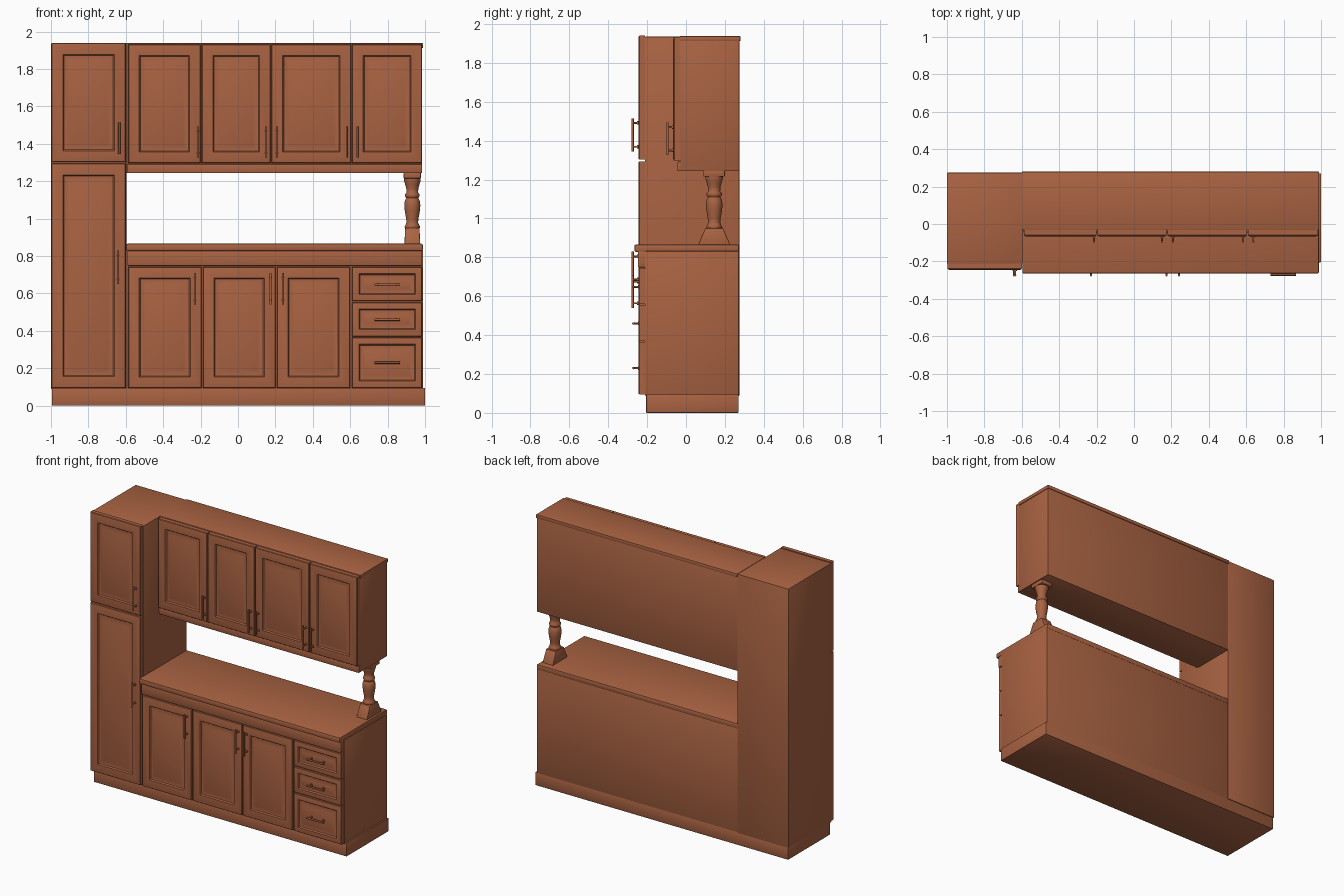
import bpy, bmesh, math
from mathutils import Matrix, Vector

default = bpy.data.objects.get("Cube")
if default:
    bpy.data.objects.remove(default, do_unlink=True)

wood = bpy.data.materials.new("reddish_brown_wood")
wood.use_nodes = True
wood.diffuse_color = (0.40, 0.125, 0.055, 1)
wood.node_tree.nodes["Principled BSDF"].inputs["Base Color"].default_value = wood.diffuse_color


def finish(name, bm, angle=30):
    bmesh.ops.recalc_face_normals(bm, faces=bm.faces)
    mesh = bpy.data.meshes.new(name)
    bm.to_mesh(mesh)
    bm.free()
    mesh.materials.append(wood)
    obj = bpy.data.objects.new(name, mesh)
    bpy.context.collection.objects.link(obj)
    bpy.ops.object.select_all(action='DESELECT')
    obj.select_set(True)
    bpy.context.view_layer.objects.active = obj
    bpy.ops.object.shade_smooth_by_angle(angle=math.radians(angle))
    return obj


def add_box(bm, x, y, z):
    size = Matrix.Diagonal((x[1] - x[0], y[1] - y[0], z[1] - z[0], 1))
    centre = Matrix.Translation((sum(x) / 2, sum(y) / 2, sum(z) / 2))
    return bmesh.ops.create_cube(bm, size=1, matrix=centre @ size)["verts"]


def box(name, x, y, z, bevel=0.004):
    bm = bmesh.new()
    add_box(bm, x, y, z)
    bmesh.ops.bevel(bm, geom=bm.edges[:], offset=bevel, segments=2, affect='EDGES', profile=0.5)
    return finish(name, bm)


def panel_door(name, x, z, front, margin=0.06, thick=0.034):
    """Raised-panel door: rounded rim, flat frame, sunken groove, sloped field."""
    bm = bmesh.new()
    add_box(bm, x, (front + 0.006, front + thick), z)
    bm.normal_update()
    face = min(bm.faces, key=lambda f: f.calc_center_median().y)
    steps = ((0.003, 0.004), (0.006, 0.002), (margin - 0.02, 0),
             (0.006, -0.009), (0.006, -0.001), (0.022, 0.007))
    for width, depth in steps:
        bmesh.ops.inset_region(bm, faces=[face], thickness=width, depth=depth,
                               use_even_offset=True)
    return finish(name, bm)


def handle(name, x, z, front, length, vertical=True):
    """Bar pull on two short standoffs."""
    bm = bmesh.new()
    axis = Vector((0, 0, 1)) if vertical else Vector((1, 0, 0))
    centre = Vector((x, front - 0.029, z))

    def rod(mid, direction, size, radius):
        turn = direction.to_track_quat('Z', 'Y').to_matrix().to_4x4()
        bmesh.ops.create_cone(bm, cap_ends=True, segments=10, radius1=radius, radius2=radius,
                              depth=size, matrix=Matrix.Translation(mid) @ turn)

    rod(centre, axis, length, 0.006)
    for side in (-1, 1):
        foot = centre + axis * side * length * 0.36
        rod(foot + Vector((0, 0.016, 0)), Vector((0, 1, 0)), 0.032, 0.005)
        rod(foot + Vector((0, 0.026, 0)), Vector((0, 1, 0)), 0.006, 0.009)
    return finish(name, bm, 40)


BACK = 0.275
LOW_FRONT = -0.245
UP_FRONT = -0.066

# Carcasses, plinth and worktop
box("plinth", (-0.995, 1.0), (-0.205, 0.27), (0, 0.095))
box("tall_cabinet", (-1.0, -0.595), (-0.212, BACK), (0.088, 1.935))
box("base_cabinet", (-0.6, 0.99), (-0.212, 0.27), (0.088, 0.832))
box("worktop_rail", (-0.592, 0.985), (-0.247, -0.2), (0.748, 0.832))
box("worktop", (-0.597, 0.988), (-0.265, 0.272), (0.828, 0.866), 0.007)
box("wall_cabinet", (-0.6, 0.985), (-0.032, BACK), (1.243, 1.93))
box("wall_cabinet_top", (-0.6, 0.989), (-0.032, 0.28), (1.912, 1.938))
box("valance", (-0.592, 0.985), (-0.045, -0.02), (1.243, 1.292))

# Tall cabinet doors
panel_door("tall_lower_door", (-0.997, -0.6), (0.095, 1.294), LOW_FRONT, 0.072)
panel_door("tall_upper_door", (-0.997, -0.6), (1.302, 1.94), LOW_FRONT, 0.072)
handle("tall_lower_handle", -0.642, 0.74, LOW_FRONT, 0.18)
handle("tall_upper_handle", -0.635, 1.43, LOW_FRONT, 0.17)

# Wall cabinet doors
for i, span in enumerate(((-0.587, -0.2), (-0.194, 0.174), (0.18, 0.604), (0.61, 0.984))):
    panel_door(f"wall_door_{i + 1}", span, (1.297, 1.932), UP_FRONT, 0.07)
for i, x in enumerate((-0.214, 0.15, 0.208, 0.582, 0.638)):
    handle(f"wall_handle_{i + 1}", x, 1.41, UP_FRONT, 0.165)

# Base cabinet doors
for i, (left, right, hx) in enumerate(((-0.587, -0.196, -0.23), (-0.187, 0.2, 0.174),
                                       (0.208, 0.6, 0.24))):
    panel_door(f"base_door_{i + 1}", (left, right), (0.095, 0.742), LOW_FRONT, 0.07)
    handle(f"base_handle_{i + 1}", hx, 0.625, LOW_FRONT, 0.17)

# Drawers
for i, (low, high, hz) in enumerate(((0.095, 0.365, 0.23), (0.371, 0.553, 0.46),
                                     (0.559, 0.742, 0.648))):
    panel_door(f"drawer_{i + 1}", (0.61, 0.985), (low, high), LOW_FRONT, 0.047)
    handle(f"drawer_handle_{i + 1}", 0.798, hz, LOW_FRONT + 0.003, 0.135, vertical=False)

# Turned post on a flared foot, with a square capital
POST_X, POST_Y = 0.932, 0.145
bm = bmesh.new()
for vert in add_box(bm, (0.89, 0.974), (0.062, 0.228), (0.864, 0.95)):
    if vert.co.z > 0.9:
        vert.co.y = POST_Y + (vert.co.y - POST_Y) * 0.55
        vert.co.x = POST_X + (vert.co.x - POST_X) * 0.92
bmesh.ops.bevel(bm, geom=bm.edges[:], offset=0.004, segments=2, affect='EDGES', profile=0.5)
finish("post_foot", bm)
box("post_capital", (0.886, 0.978), (0.09, 0.2), (1.215, 1.246))

profile = ((0.036, 0.945), (0.042, 0.955), (0.036, 0.967), (0.031, 0.98), (0.033, 1.0),
           (0.040, 1.04), (0.043, 1.07), (0.040, 1.095), (0.032, 1.11), (0.039, 1.12),
           (0.039, 1.13), (0.031, 1.14), (0.032, 1.16), (0.039, 1.185), (0.045, 1.205),
           (0.045, 1.22))
bm = bmesh.new()
ring = [bm.verts.new((POST_X + r, POST_Y, z)) for r, z in profile]
edges = [bm.edges.new(pair) for pair in zip(ring, ring[1:])]
bmesh.ops.spin(bm, geom=ring + edges, cent=(POST_X, POST_Y, 0), axis=(0, 0, 1),
               angle=math.tau, steps=24)
bmesh.ops.remove_doubles(bm, verts=bm.verts[:], dist=0.0005)
finish("turned_post", bm, 60)
